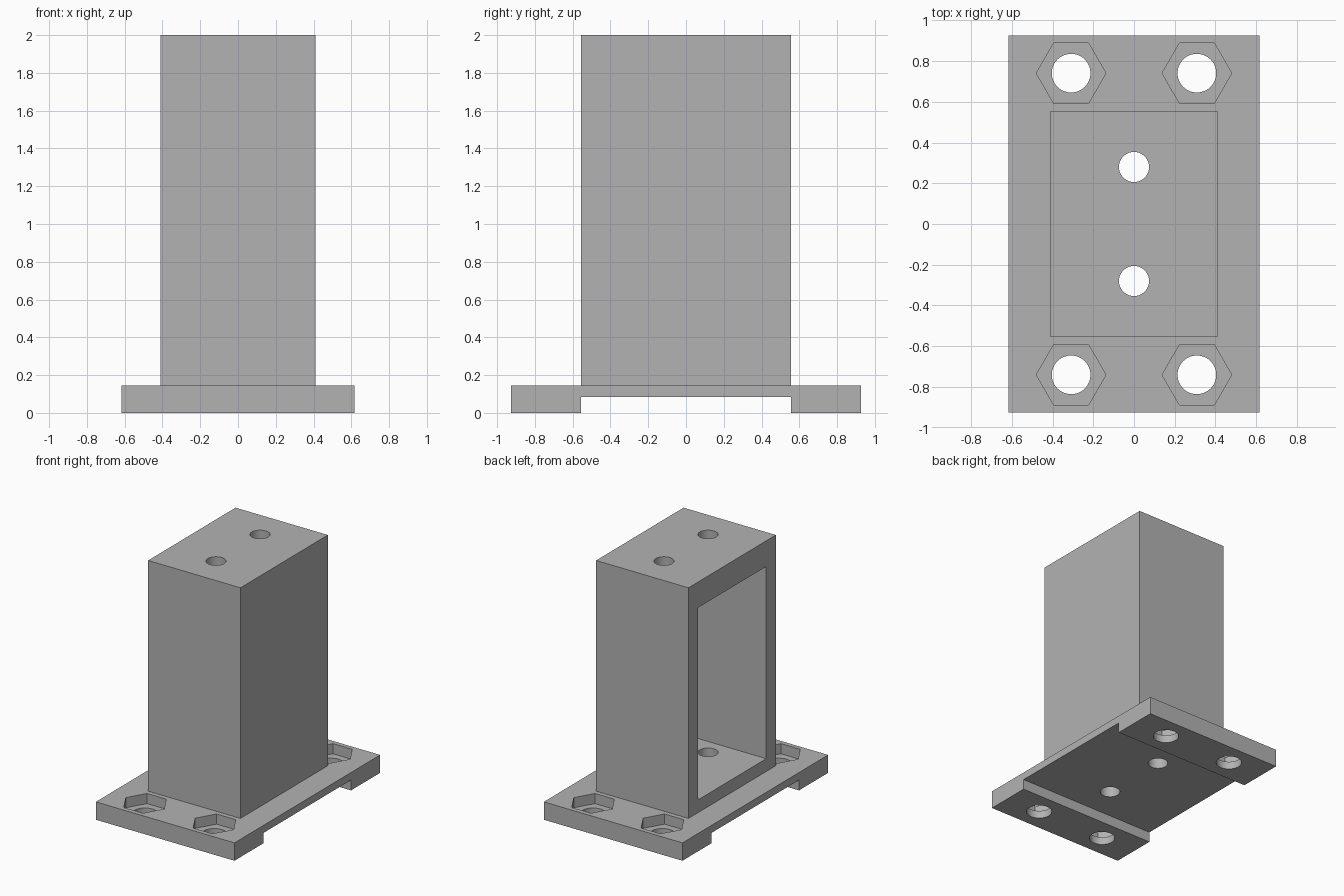
import bpy, bmesh, math

if "Cube" in bpy.data.objects:
    bpy.data.objects.remove(bpy.data.objects["Cube"])

grey = bpy.data.materials.new("plain_grey")
grey.diffuse_color = (0.45, 0.45, 0.45, 1)
grey.use_nodes = True
grey.node_tree.nodes["Principled BSDF"].inputs["Base Color"].default_value = grey.diffuse_color


def extrude(name, points, vector):
    """Solid made by sweeping a closed outline along a vector."""
    bm = bmesh.new()
    face = bm.faces.new([bm.verts.new(p) for p in points])
    swept = bmesh.ops.extrude_face_region(bm, geom=[face])
    verts = [g for g in swept["geom"] if isinstance(g, bmesh.types.BMVert)]
    bmesh.ops.translate(bm, verts=verts, vec=vector)
    bmesh.ops.recalc_face_normals(bm, faces=bm.faces)
    mesh = bpy.data.meshes.new(name)
    bm.to_mesh(mesh)
    bm.free()
    mesh.materials.append(grey)
    ob = bpy.data.objects.new(name, mesh)
    bpy.context.collection.objects.link(ob)
    return ob


def block(name, x0, x1, y0, y1, z0, z1):
    return extrude(name, [(x0, y0, z0), (x1, y0, z0), (x1, y1, z0), (x0, y1, z0)],
                   (0, 0, z1 - z0))


def prism(name, x, y, z0, z1, radius, sides):
    step = 2 * math.pi / sides
    ring = [(x + radius * math.cos(i * step), y + radius * math.sin(i * step), z0)
            for i in range(sides)]
    return extrude(name, ring, (0, 0, z1 - z0))


def combine(target, other, operation):
    mod = target.modifiers.new(operation, 'BOOLEAN')
    mod.operation = operation
    mod.solver = 'EXACT'
    mod.object = other
    bpy.context.view_layer.objects.active = target
    bpy.ops.object.modifier_apply(modifier=mod.name)
    bpy.data.objects.remove(other, do_unlink=True)


BASE_X, BASE_Y, BASE_TOP = 0.617, 0.926, 0.144
BOX_X, BOX_Y = 0.411, 0.556
WEB_Z = 0.083

# Base plate with a wide channel underneath
profile = [(-BASE_Y, 0), (-BOX_Y, 0), (-BOX_Y, WEB_Z), (BOX_Y, WEB_Z),
           (BOX_Y, 0), (BASE_Y, 0), (BASE_Y, BASE_TOP), (-BASE_Y, BASE_TOP)]
bracket = extrude("mounting_bracket", [(-BASE_X, y, z) for y, z in profile],
                  (2 * BASE_X, 0, 0))

# Upright housing, fused to the plate
combine(bracket, block("housing", -BOX_X, BOX_X, -BOX_Y, BOX_Y, 0.12, 2.0), 'UNION')

# Cavity open on the left side
combine(bracket, block("cavity", -0.6, 0.305, -0.433, 0.433, 0.247, 1.793), 'DIFFERENCE')

# Holes through the top and the floor
for y in (-0.28, 0.28):
    combine(bracket, prism("centre_hole", 0, y, -0.1, 2.1, 0.074, 48), 'DIFFERENCE')

# Corner bolt holes with hexagonal nut pockets
for x in (-0.309, 0.309):
    for y in (-0.741, 0.741):
        combine(bracket, prism("nut_pocket", x, y, 0.062, 0.3, 0.171, 6), 'DIFFERENCE')
        combine(bracket, prism("bolt_hole", x, y, -0.1, 0.3, 0.095, 48), 'DIFFERENCE')

# Smooth hole walls, sharp edges elsewhere
bpy.ops.object.select_all(action='DESELECT')
bracket.select_set(True)
bpy.context.view_layer.objects.active = bracket
bpy.ops.object.shade_smooth_by_angle(angle=math.radians(30))
